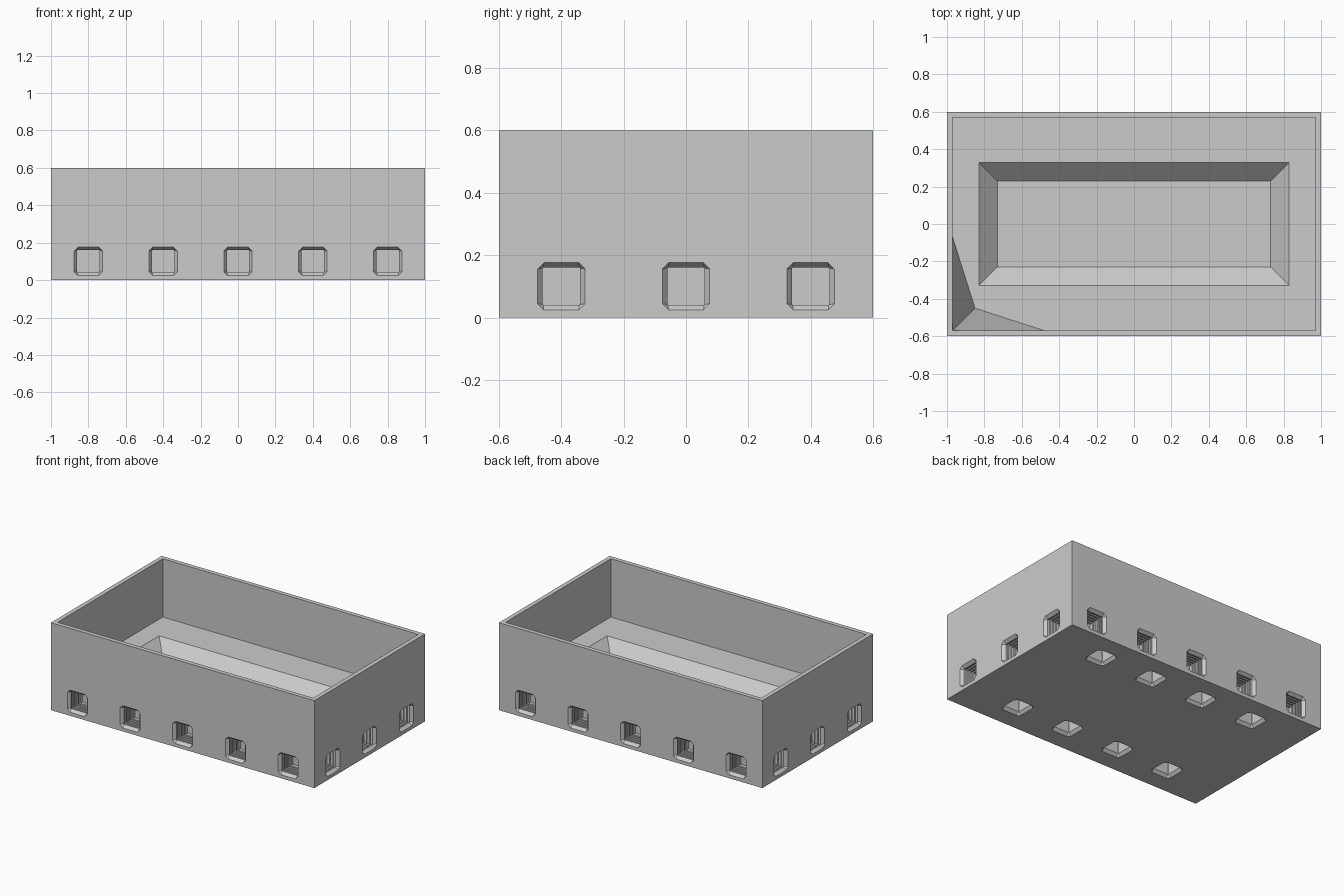
import bpy, bmesh, math
from mathutils import Matrix, Vector

old = bpy.data.objects.get("Cube")
if old:
    bpy.data.objects.remove(old, do_unlink=True)

LENGTH, WIDTH, HEIGHT = 2.0, 1.2, 0.6
WALL, FLOOR = 0.03, 0.2
IN_X, IN_Y = LENGTH / 2 - WALL, WIDTH / 2 - WALL

grey = bpy.data.materials.new("plain grey")
grey.use_nodes = True
colour = (0.6, 0.6, 0.6, 1)
grey.diffuse_color = colour
grey.node_tree.nodes["Principled BSDF"].inputs["Base Color"].default_value = colour


def make_object(name, bm):
    bmesh.ops.recalc_face_normals(bm, faces=bm.faces)
    mesh = bpy.data.meshes.new(name)
    bm.to_mesh(mesh)
    bm.free()
    mesh.materials.append(grey)
    obj = bpy.data.objects.new(name, mesh)
    bpy.context.collection.objects.link(obj)
    return obj


def loft(bm, rings):
    """Closed solid through a list of rings with equal point counts."""
    loops = [[bm.verts.new(p) for p in ring] for ring in rings]
    for a, b in zip(loops, loops[1:]):
        for i in range(len(a)):
            j = (i + 1) % len(a)
            bm.faces.new((a[i], a[j], b[j], b[i]))
    bm.faces.new(loops[0])
    bm.faces.new(loops[-1])


def rectangle(hx, hy, z):
    return [(-hx, -hy, z), (hx, -hy, z), (hx, hy, z), (-hx, hy, z)]


def octagon(half, cut, depth):
    """Square with clipped corners, facing inward along +z."""
    pts = []
    for k in range(4):
        turn = Matrix.Rotation(k * math.pi / 2, 3, 'Z')
        for p in ((half, cut - half), (half, half - cut)):
            pts.append(turn @ Vector((*p, depth)))
    return pts


def socket(bm, place, ribs):
    """Flared mouth, square shaft and optional grooves."""
    rings = [octagon(0.076, 0.02, -0.01), octagon(0.076, 0.02, 0),
             octagon(0.06, 0.002, 0.02)]
    step = 0.01
    for i in range(ribs):
        d = 0.03 + 0.025 * i
        rings += [octagon(0.06, 0.002, d), octagon(0.066, 0.002, d + 0.002),
                  octagon(0.066, 0.002, d + step), octagon(0.06, 0.002, d + step + 0.002)]
    rings.append(octagon(0.06, 0.002, 0.14))
    loft(bm, [[place @ p for p in ring] for ring in rings])


def carve(target, name, bm):
    cutter = make_object(name, bm)
    cutter.hide_render = True
    mod = target.modifiers.new(name, 'BOOLEAN')
    mod.operation, mod.solver, mod.object = 'DIFFERENCE', 'EXACT', cutter
    bpy.context.view_layer.objects.active = target
    bpy.ops.object.modifier_apply(modifier=mod.name)
    bpy.data.objects.remove(cutter, do_unlink=True)


# Open tray with a sloped basin in its floor
bm = bmesh.new()
loft(bm, [rectangle(LENGTH / 2, WIDTH / 2, 0), rectangle(LENGTH / 2, WIDTH / 2, HEIGHT),
          rectangle(IN_X, IN_Y, HEIGHT), rectangle(IN_X, IN_Y, FLOOR),
          rectangle(0.83, 0.33, FLOOR), rectangle(0.73, 0.23, 0.1)])
tray = make_object("tray", bm)

# Ribbed sockets around all four sides
bm = bmesh.new()
for quarter in range(4):
    spin = Matrix.Rotation(quarter * math.pi / 2, 4, 'Z')
    long_side = quarter % 2 == 0
    reach = WIDTH / 2 if long_side else LENGTH / 2
    for i in (range(-2, 3) if long_side else range(-1, 2)):
        place = spin @ Matrix.Translation((0.4 * i, -reach, 0.1)) @ Matrix.Rotation(-math.pi / 2, 4, 'X')
        socket(bm, place, 4)
carve(tray, "side_socket_cutter", bm)

# Plain sockets in two rows underneath
bm = bmesh.new()
for x in (-0.6, -0.2, 0.2, 0.6):
    for y in (-0.4, 0.4):
        socket(bm, Matrix.Translation((x, y, 0)), 0)
carve(tray, "base_socket_cutter", bm)

# Sloped brace in the front corner, rising to the rim
bm = bmesh.new()
corner = bm.verts.new((-IN_X, -IN_Y, FLOOR))
peak = bm.verts.new((-IN_X, -IN_Y, HEIGHT))
foot = [bm.verts.new(p) for p in ((-IN_X, -0.07, FLOOR), (-0.85, -0.45, FLOOR), (-0.48, -IN_Y, FLOOR))]
for a, b in zip(foot, foot[1:]):
    bm.faces.new((a, b, peak))
    bm.faces.new((a, b, corner))
bm.faces.new((corner, peak, foot[0]))
bm.faces.new((corner, peak, foot[-1]))
make_object("corner_brace", bm)
